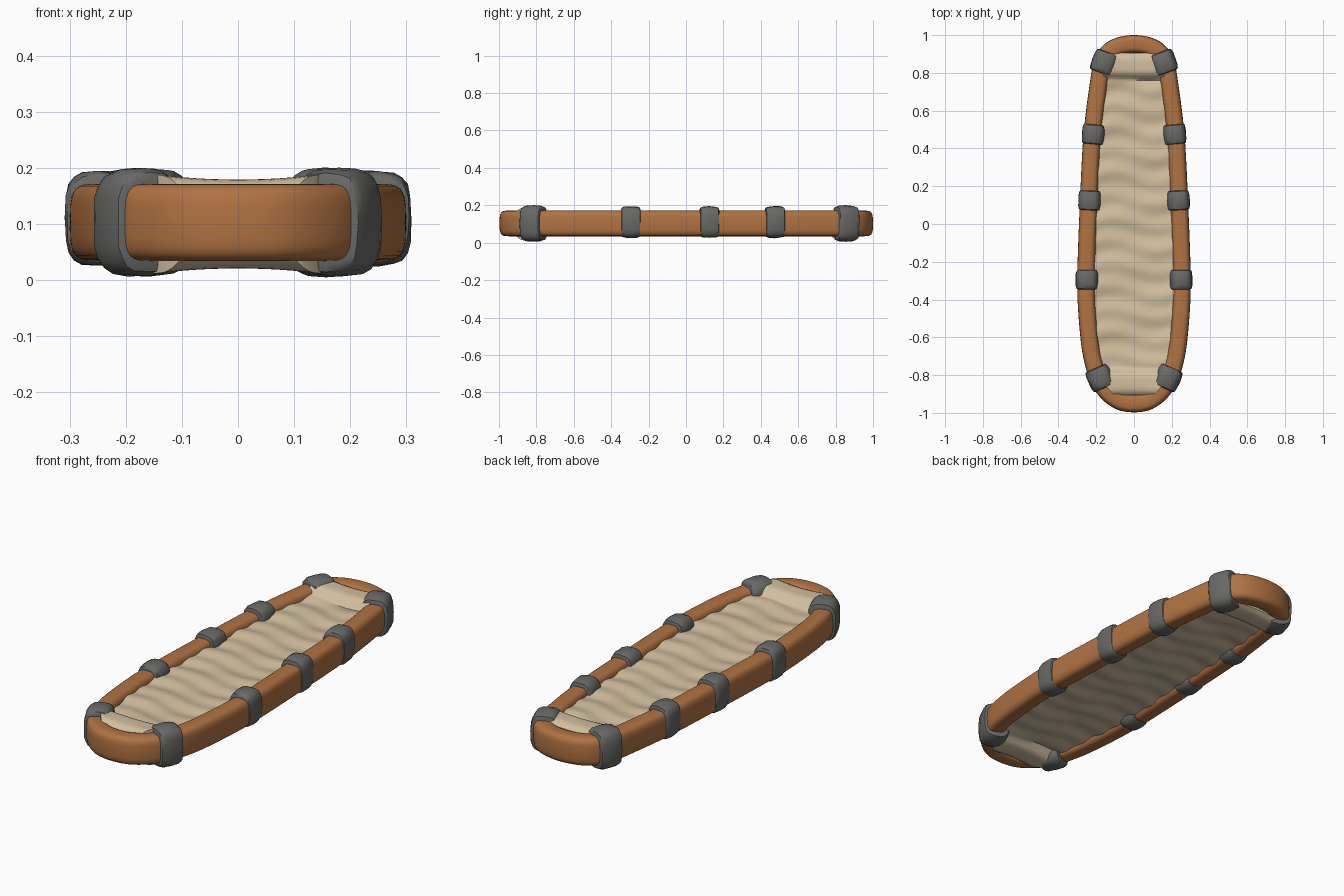
import bpy, bmesh, math, random
from mathutils import Vector

random.seed(4)
old = bpy.data.objects.get("Cube")
if old:
    bpy.data.objects.remove(old)


def material(name, color):
    m = bpy.data.materials.new(name)
    m.use_nodes = True
    m.diffuse_color = (*color, 1)
    m.node_tree.nodes["Principled BSDF"].inputs["Base Color"].default_value = (*color, 1)
    return m


wood = material("warm wood", (0.44, 0.17, 0.055))
cloth = material("beige cloth", (0.64, 0.52, 0.35))
binding = material("grey binding", (0.14, 0.14, 0.135))


def loft(name, rings, mat, closed=False):
    """Skin a list of point rings, either joined in a loop or capped."""
    bm = bmesh.new()
    loops = [[bm.verts.new(p) for p in ring] for ring in rings]
    n = len(loops[0])
    pairs = list(zip(loops, loops[1:]))
    if closed:
        pairs.append((loops[-1], loops[0]))
    for a, b in pairs:
        for i in range(n):
            j = (i + 1) % n
            bm.faces.new((a[i], a[j], b[j], b[i]))
    if not closed:
        bm.faces.new(loops[0])
        bm.faces.new(loops[-1])
    bmesh.ops.recalc_face_normals(bm, faces=bm.faces)
    mesh = bpy.data.meshes.new(name)
    bm.to_mesh(mesh)
    bm.free()
    mesh.materials.append(mat)
    obj = bpy.data.objects.new(name, mesh)
    bpy.context.collection.objects.link(obj)
    bpy.ops.object.select_all(action="DESELECT")
    obj.select_set(True)
    bpy.context.view_layer.objects.active = obj
    bpy.ops.object.shade_smooth_by_angle(angle=math.radians(45))
    return obj


def section(center, side, half_w, half_h, power, count=28, rough=0.0):
    """Rounded-rectangle section spanned by a sideways direction and z."""
    ring = []
    for i in range(count):
        a = math.tau * i / count
        c, s = math.cos(a), math.sin(a)
        k = 1 + random.uniform(-rough, rough)
        u = math.copysign(abs(c) ** (2 / power), c) * half_w * k
        v = math.copysign(abs(s) ** (2 / power), s) * half_h * k
        ring.append(center + side * u + Vector((0, 0, v)))
    return ring


# Centre line of the frame: one side, mirrored and smoothed
half = [(0, -0.95), (0.09, -0.93), (0.17, -0.85), (0.222, -0.7), (0.247, -0.48),
        (0.253, -0.27), (0.24, 0.1), (0.222, 0.45), (0.193, 0.7),
        (0.163, 0.86), (0.105, 0.93), (0, 0.953)]
outline = half + [(-x, y) for x, y in half[-2:0:-1]]
pts = [Vector((x, y, 0.103)) for x, y in outline]
path = []
STEPS = 8
for i in range(len(pts)):
    p0, p1, p2, p3 = (pts[(i + k) % len(pts)] for k in (-1, 0, 1, 2))
    for s in range(STEPS):
        t = s / STEPS
        path.append(0.5 * (2 * p1 + (p2 - p0) * t + (2 * p0 - 5 * p1 + 4 * p2 - p3) * t * t
                           + (3 * p1 - p0 - 3 * p2 + p3) * t ** 3))


def tangent(i):
    return (path[(i + 1) % len(path)] - path[i - 1]).normalized()


def sideways(direction):
    return Vector((direction.y, -direction.x, 0))


# Wooden frame
loft("wooden_frame", [section(p, sideways(tangent(i)), 0.047, 0.0685, 3.6)
                      for i, p in enumerate(path)], wood, closed=True)


def rail_index(y, sign):
    ids = [i for i, p in enumerate(path) if p.x * sign > 0.02]
    return min(ids, key=lambda i: abs(path[i].y - y))


def rail_x(y):
    """Half-width of the frame centre line at a given y."""
    side = [p for p in path if p.x >= 0 and abs(p.y) < 0.96]
    for a, b in zip(side, side[1:]):
        if min(a.y, b.y) <= y <= max(a.y, b.y) and a.y != b.y:
            return a.x + (b.x - a.x) * (y - a.y) / (b.y - a.y)
    return side[0].x


# Bindings lashed round the rails
barrel = [(-1, 0.8), (-0.92, 0.93), (-0.6, 1.0), (0, 1.02), (0.6, 1.0), (0.92, 0.93), (1, 0.8)]
spots = [("head", 0.855), ("upper", 0.475), ("middle", 0.125), ("lower", -0.295), ("foot", -0.815)]
for label, y in spots:
    is_end = label in ("head", "foot")
    width, height, length = (0.066, 0.095, 0.058) if is_end else (0.059, 0.083, 0.052)
    for sign, word in ((1, "left"), (-1, "right")):
        i = rail_index(y, sign)
        center, along = path[i].copy(), tangent(i)
        center.y = y
        center.x = sign * (rail_x(y) - (0.008 if is_end else 0.004))
        center.z = 0.103 if is_end else 0.11
        rings = [section(center + along * length * t, sideways(along), width * k,
                         height * k, 3.2, 20, 0.022) for t, k in barrel]
        loft(f"{label}_binding_{word}", rings, binding)


# Cloth looped round a padded bar at each end, rippled between them
def thickness(y):
    d = abs(y)
    if d > 0.77:
        return 0.05 + 0.038 * max(0.0, 1 - ((d - 0.842) / 0.072) ** 4)
    return 0.047


COLS, ROWS = 14, 150
rings = []
for r in range(ROWS + 1):
    y = -0.905 + 1.81 * r / ROWS
    w, t = rail_x(y) - 0.02, thickness(y)
    middle = abs(y) < 0.77
    ring = []
    for face in (1, -1):
        for c in range(COLS + 1):
            u = face * (2 * c / COLS - 1)
            dip = 1 - 0.1 * (1 - u * u)
            wave = 0.004 * math.sin(52 * y + 1.5 * math.sin(3 * u) + face) \
                + 0.003 * math.sin(23 * y - 2 * u)
            ring.append((u * w, y, 0.1 + face * t * dip + (wave if middle else 0)))
    rings.append(ring)
loft("cloth_bed", rings, cloth)
